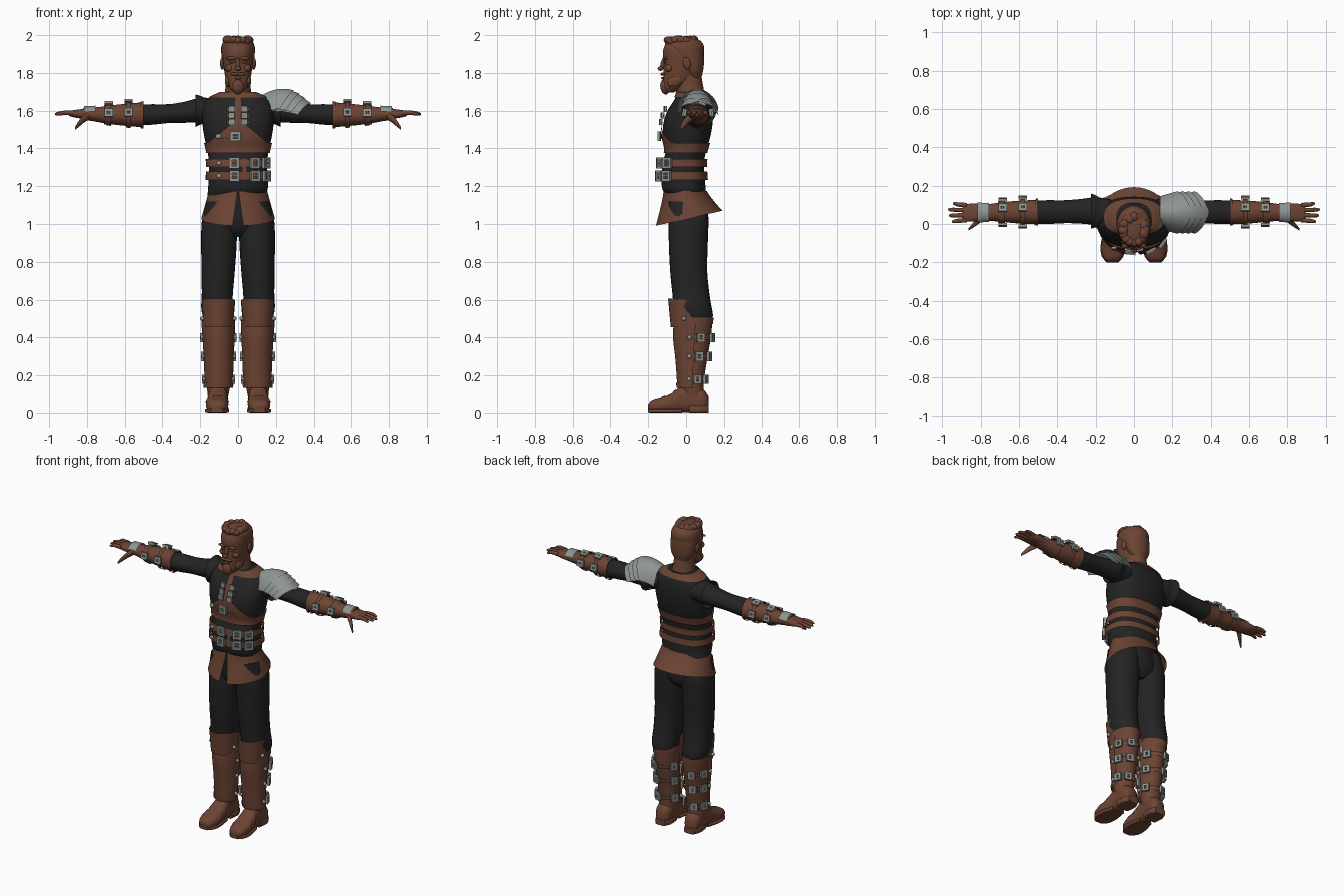
import bpy, bmesh, random
from math import sin, cos, pi, copysign, radians
from mathutils import Vector, Matrix

if "Cube" in bpy.data.objects:
    bpy.data.objects.remove(bpy.data.objects["Cube"])
random.seed(4)


def material(name, colour):
    m = bpy.data.materials.new(name)
    m.use_nodes = True
    m.diffuse_color = colour
    m.node_tree.nodes["Principled BSDF"].inputs["Base Color"].default_value = colour
    return m


LEATHER = material("brown leather", (.15, .058, .034, 1))
CLOTH = material("black cloth", (.017, .017, .018, 1))
METAL = material("grey metal", (.27, .3, .29, 1))


def finish(name, bm, mat, mirror=False):
    """Turn a bmesh into one object, or a left and right pair."""
    for side in (("left_", "right_") if mirror else ("",)):
        if side == "right_":
            bmesh.ops.scale(bm, vec=(-1, 1, 1), verts=bm.verts)
        bmesh.ops.recalc_face_normals(bm, faces=bm.faces)
        me = bpy.data.meshes.new(side + name)
        bm.to_mesh(me)
        me.materials.append(mat)
        me.shade_smooth()
        me.set_sharp_from_angle(angle=radians(42))
        bpy.context.collection.objects.link(bpy.data.objects.new(side + name, me))
    bm.free()


def sheet(name, f, nu, nv, mat, thick=0, mirror=False, closed=False, caps=False):
    """Grid surface through f(u, v), optionally thickened or capped."""
    bm = bmesh.new()
    cols = nu if closed else nu + 1
    grid = [[bm.verts.new(f(i / nu, j / nv)) for i in range(cols)] for j in range(nv + 1)]
    for low, high in zip(grid, grid[1:]):
        for i in range(nu):
            k = (i + 1) % cols
            bm.faces.new((low[i], low[k], high[k], high[i]))
    if caps:
        bm.faces.new(grid[0])
        bm.faces.new(grid[-1])
    if thick:
        bmesh.ops.solidify(bm, geom=bm.faces[:], thickness=thick)
    finish(name, bm, mat, mirror)


def sample(rings, t):
    """Smoothly interpolate ring rows (position, centre a, centre b, radius a, radius b)."""
    n = len(rings)
    i = max([k for k in range(n - 1) if rings[k][0] <= t] or [0])
    p, q = rings[i], rings[i + 1]
    o, r = rings[max(i - 1, 0)], rings[min(i + 2, n - 1)]
    d = q[0] - p[0]
    s = min(max((t - p[0]) / d, 0), 1)
    out = []
    for c in range(1, len(p)):
        m0 = (q[c] - o[c]) / (q[0] - o[0]) * d
        m1 = (r[c] - p[c]) / (r[0] - p[0]) * d
        e = q[c] - p[c]
        out.append(p[c] + s * m0 + s * s * (3 * e - 2 * m0 - m1) + s ** 3 * (m0 + m1 - 2 * e))
    return out


def skin(axis, rings, power=2):
    """Surface of superellipses; angle 0 faces front (z axis) or down (x, y axes)."""
    def f(a, t, off=0):
        ca, cb, ra, rb = sample(rings, t)
        s, c = sin(a), -cos(a)
        u = ca + (ra + off) * copysign(abs(s) ** (2 / power), s)
        v = cb + (rb + off) * copysign(abs(c) ** (2 / power), c)
        return Vector({"x": (t, u, v), "y": (u, t, v), "z": (u, v, t)}[axis])
    return f


def loft(name, axis, rings, mat, power=2, mirror=False, seg=28, rows=4):
    f = skin(axis, rings, power)
    lo, hi = rings[0][0], rings[-1][0]
    sheet(name, lambda u, v: f(2 * pi * u, lo + (hi - lo) * v), seg,
          rows * (len(rings) - 1), mat, mirror=mirror, closed=True, caps=True)
    return f


def band(name, f, t0, t1, off, mat, a0=-pi, a1=pi, mirror=False, flare=0, rows=3):
    """Raised strip lying over a skin; its upper edge t1 may depend on the angle."""
    def point(u, v):
        a = a0 + (a1 - a0) * u
        top = t1(a) if callable(t1) else t1
        return f(a, t0 + (top - t0) * v, off + flare * v)
    sheet(name, point, 40, rows, mat, .007, mirror, closed=a1 - a0 > 6.2)


def ball(name, centre, radii, mat, mirror=False, tilt=0):
    bm = bmesh.new()
    m = Matrix.Translation(centre) @ Matrix.Rotation(tilt, 4, "X") @ Matrix.Diagonal((*radii, 1))
    bmesh.ops.create_uvsphere(bm, u_segments=16, v_segments=10, radius=1, matrix=m)
    finish(name, bm, mat, mirror)


def buckle(name, f, a, t, off, w, h, mirror=False):
    """Rectangular frame with a prong, seated on a skin."""
    p = f(a, t, off)
    n = (f(a, t, off + .01) - p).normalized()
    along = f(a + .05, t) - f(a - .05, t)
    along = (along - n * along.dot(n)).normalized()
    frame = Matrix((along, n.cross(along), n)).transposed().to_4x4()
    frame.translation = p
    r = .007
    bars = [(0, h, w + r, r), (0, -h, w + r, r), (w, 0, r, h), (-w, 0, r, h), (0, 0, w, r / 2)]
    bm = bmesh.new()
    for x, y, sx, sy in bars:
        bmesh.ops.create_cube(bm, size=2, matrix=frame @ Matrix.Translation((x, y, 0))
                              @ Matrix.Diagonal((sx, sy, r, 1)))
    finish(name, bm, METAL, mirror)


# Torso and its leather layers
torso = loft("tunic", "z", [
    (1.15, -.01, .0, .152, .105), (1.19, 0, -.012, .158, .115), (1.32, 0, -.015, .154, .11),
    (1.39, 0, 0, .162, .107), (1.46, 0, .004, .178, .124), (1.53, 0, .01, .188, .13),
    (1.6, 0, .022, .19, .12), (1.65, 0, .034, .175, .1), (1.68, 0, .035, .13, .085),
    (1.7, 0, .03, .085, .075)], CLOTH, 2.4, seg=40)
band("corset", torso, 1.375, lambda a: 1.43 + .12 * max(0, 1 - abs(a) / 1.1) ** 1.6,
     .009, LEATHER, rows=8)
band("front_placket", torso, 1.5, 1.68, .006, LEATHER, -.05, .05, rows=8)
band("collar", torso, 1.67, 1.7, .008, LEATHER)
for i, z in enumerate((1.255, 1.323)):
    band(f"belt_{i}", torso, z - .022, z + .022, .016, LEATHER)
    for a in (-.07, .45, .95):
        buckle(f"belt_buckle_{i}", torso, a, z, .024, .02, .022)
    ball("belt_tip", torso(-.55, z, .02), (.014, .007, .012), METAL)
band("vertical_strap", torso, 1.23, 1.35, .022, LEATHER, .08, .2)
band("chest_strap", torso, 1.452, 1.476, .016, LEATHER, -.5, .3)
buckle("chest_buckle", torso, -.04, 1.464, .022, .02, .018)
ball("chest_strap_tip", torso(-.48, 1.464, .018), (.016, .009, .014), METAL)
for z in (1.54, 1.575, 1.61):
    band("clasp_strap", torso, z - .008, z + .008, .012, LEATHER, -.24, .24)
    for a in (-.11, .11):
        buckle("clasp", torso, a, z, .017, .01, .009)

# Flared skirt with a front slit
def skirt(u, v):
    a = .02 + .13 * v + (2 * pi - .04 - .26 * v) * u
    low = 1.03 - .04 * cos(a)
    return (sin(a) * (.154 + .04 * v), .02 * v - .005 - cos(a) * (.114 + .063 * v ** 1.2),
            1.175 + (low - 1.175) * v)


sheet("skirt", skirt, 56, 8, LEATHER, .008)

# Trousers
loft("trouser_seat", "z", [(.93, 0, .015, .07, .06), (.98, 0, .015, .14, .1),
                           (1.08, 0, .005, .16, .108), (1.18, 0, -.01, .15, .105)], CLOTH)
loft("trouser_leg", "z", [
    (.47, .108, .05, .06, .07), (.51, .11, .05, .076, .092), (.56, .112, .035, .083, .1),
    (.62, .11, .027, .082, .098), (.75, .105, .014, .088, .098), (.9, .101, .012, .094, .103),
    (1.02, .098, .012, .093, .105), (1.12, .088, 0, .08, .1)], CLOTH, 2.2, True)

# Boots
boot = loft("boot_shaft", "z", [
    (.07, .107, .045, .05, .055), (.13, .104, .03, .06, .062), (.2, .102, .03, .064, .068),
    (.3, .102, .034, .068, .08), (.4, .103, .037, .073, .094), (.5, .105, .044, .078, .096),
    (.52, .105, .044, .076, .094)], LEATHER, mirror=True)
band("boot_cuff", boot, .47, .505, .005, LEATHER, mirror=True)
band("shin_guard", boot, .14, .5, .012, LEATHER, -1.65, 1.65, True, rows=10)
band("shin_guard_hem", boot, .135, .16, .017, LEATHER, -1.65, 1.65, True)


def knee(u, v):
    a = (u - .5) * 3.7
    low = .455 + .05 * max(0, abs(a) - 1)
    z = low + (.605 - .02 * (abs(a) / 1.85) ** 4 - low) * v
    return (.104 + (.08 + .009 * v) * sin(a), .012 - (.093 + .014 * v) * cos(a), z)


sheet("knee_guard", knee, 14, 4, LEATHER, .01, True)
for a in (-1.35, 1.35):
    ball("knee_stud", (.104 + .087 * sin(a), .01 - .1 * cos(a), .5), (.012, .012, .012), METAL, True)
for z in (.18, .3, .4):
    band("boot_strap", boot, z - .014, z + .014, .009, LEATHER, 1.4, 4.9, True)
    for a in (1.95, 2.75, 4.2):
        buckle("boot_buckle", boot, a, z, .016, .015, .017, True)
    for a in (-1.4, 1.4):
        ball("strap_stud", boot(a, z, .015), (.01, .012, .012), METAL, True)
loft("foot", "y", [
    (-.2, .112, .03, .022, .014), (-.185, .112, .034, .045, .03), (-.13, .111, .042, .059, .04),
    (-.07, .109, .055, .055, .054), (-.02, .107, .074, .05, .073), (.06, .106, .072, .052, .07),
    (.1, .106, .06, .046, .058), (.118, .106, .05, .028, .04)], LEATHER, 2.5, True)
loft("sole", "y", [(-.2, .112, .011, .03, .01), (-.17, .112, .011, .056, .011),
                   (-.11, .111, .011, .063, .011), (-.02, .107, .011, .046, .011)],
     LEATHER, 5, True)
loft("heel", "y", [(.015, .106, .02, .05, .02), (.08, .106, .02, .054, .02),
                   (.12, .106, .02, .036, .02)], LEATHER, 5, True)
foot_top = skin("y", [(-.2, .112, .034, .045, .03), (-.13, .111, .042, .06, .041),
                      (-.07, .109, .056, .056, .055), (-.02, .107, .074, .05, .073)])
for y in (-.13, -.07):
    band("foot_seam", foot_top, y, y + .018, .004, LEATHER, 1.5, 4.8, True)

# Arms, bracers and gloves
arm = loft("sleeve", "x", [
    (.12, .05, 1.6, .08, .065), (.2, .066, 1.602, .073, .066), (.28, .066, 1.592, .064, .056),
    (.36, .064, 1.585, .06, .05), (.45, .062, 1.58, .062, .054), (.53, .062, 1.578, .06, .056)],
    CLOTH, mirror=True)
band("armhole_ruff", arm, .185, .225, .004, CLOTH, mirror=True, flare=.018)
bracer = loft("bracer", "x", [
    (.5, .062, 1.578, .064, .066), (.53, .062, 1.578, .063, .064), (.62, .062, 1.578, .058, .056),
    (.7, .062, 1.578, .05, .046), (.76, .06, 1.58, .044, .037), (.82, .06, 1.583, .046, .031)],
    LEATHER, mirror=True)
band("bracer_rim", bracer, .5, .515, .006, LEATHER, mirror=True)
band("bracer_wrist_rim", bracer, .685, .71, .006, LEATHER, mirror=True)
for x in (.58, .685):
    band("bracer_strap", bracer, x - .012, x + .012, .009, LEATHER, mirror=True)
    for a in (-1.75, 1.75, 2.8):
        buckle("bracer_buckle", bracer, a, x, .016, .014, .015, True)
band("hand_plate", bracer, .755, .815, .009, METAL, pi - 1.25, pi + 1.25, True)
loft("palm", "x", [(.79, .06, 1.583, .044, .03), (.83, .06, 1.583, .047, .025),
                   (.88, .058, 1.584, .045, .017), (.895, .058, 1.584, .04, .012)],
     LEATHER, 2.6, True)
for i, tip in enumerate((.945, .97, .965, .95)):
    y = .098 - .026 * i
    spread = .008 - .005 * i
    loft(f"finger_{i}", "x", [(.87, y, 1.587, .012, .013), (.92, y + spread / 2, 1.589, .011, .011),
                              (tip - .01, y + spread, 1.583, .009, .009),
                              (tip, y + spread, 1.581, .004, .004)], LEATHER, 2, True, 12, 3)
loft("thumb", "x", [(.79, .035, 1.575, .02, .022), (.82, .01, 1.553, .017, .02),
                    (.845, -.012, 1.528, .012, .016), (.862, -.027, 1.507, .006, .008)],
     LEATHER, 2, True, 14)

# Layered shoulder armour, worn on the left only
def plate(x0, x1, lift):
    def f(u, v):
        a = 2 * u - 1
        x = x0 + (x1 - x0) * v - .075 * abs(a) ** 1.4 * v
        y = .06 + .113 * sin(1.3 * a) * (.78 + .24 * v)
        return (x, y, 1.7 + lift - 2.6 * (x - .24) ** 2 - .14 * (1 - cos(1.3 * a)))
    return f


for i in range(4):
    sheet(f"shoulder_plate_{i}", plate(.135 + .035 * i, .3 + .03 * i, .016 - .007 * i),
          24, 8, METAL, .007)

# Neck and head
loft("neck", "z", [(1.64, 0, .035, .085, .075), (1.7, 0, .022, .07, .074),
                   (1.76, 0, .015, .062, .07), (1.82, 0, .01, .06, .065)], LEATHER)
loft("head", "z", [
    (1.695, 0, -.09, .022, .022), (1.72, 0, -.07, .046, .052), (1.76, 0, -.04, .063, .08),
    (1.81, 0, -.025, .073, .094), (1.86, 0, -.018, .079, .1), (1.91, 0, -.016, .082, .106),
    (1.95, 0, -.016, .075, .094), (1.975, 0, -.016, .05, .065)], LEATHER, 2.2, seg=36)
ball("nose_bridge", (0, -.122, 1.848), (.011, .013, .035), LEATHER, tilt=-.25)
ball("nose_tip", (0, -.135, 1.823), (.016, .015, .012), LEATHER)
ball("brow", (.034, -.113, 1.877), (.03, .012, .009), LEATHER, True)
ball("eye", (.032, -.112, 1.857), (.015, .008, .007), LEATHER, True)
ball("cheek", (.043, -.088, 1.825), (.026, .024, .022), LEATHER, True)
ball("moustache", (.017, -.123, 1.794), (.024, .012, .009), LEATHER, True)
ball("lower_lip", (0, -.122, 1.772), (.018, .01, .007), LEATHER)
ball("goatee", (0, -.112, 1.725), (.032, .024, .04), LEATHER, tilt=.2)
ball("jaw_beard", (.054, -.058, 1.757), (.016, .045, .03), LEATHER, True, .4)
ball("ear", (.084, .004, 1.85), (.011, .02, .033), LEATHER, True, .2)

# Swept short hair
loft("hair", "z", [
    (1.77, 0, .045, .05, .035), (1.81, 0, .04, .073, .05), (1.86, 0, .025, .084, .07),
    (1.91, 0, .0, .089, .094), (1.94, 0, -.008, .088, .103), (1.97, 0, -.014, .075, .09),
    (1.988, 0, -.018, .045, .06)], LEATHER, seg=32)
for i in range(16):
    a = 2 * pi * i / 16
    ball("hair_curl", (.055 * sin(a), -.028 - .062 * cos(a), 1.965 + .012 * random.random()),
         (.027, .03, .021), LEATHER, tilt=random.uniform(-.6, .6))
